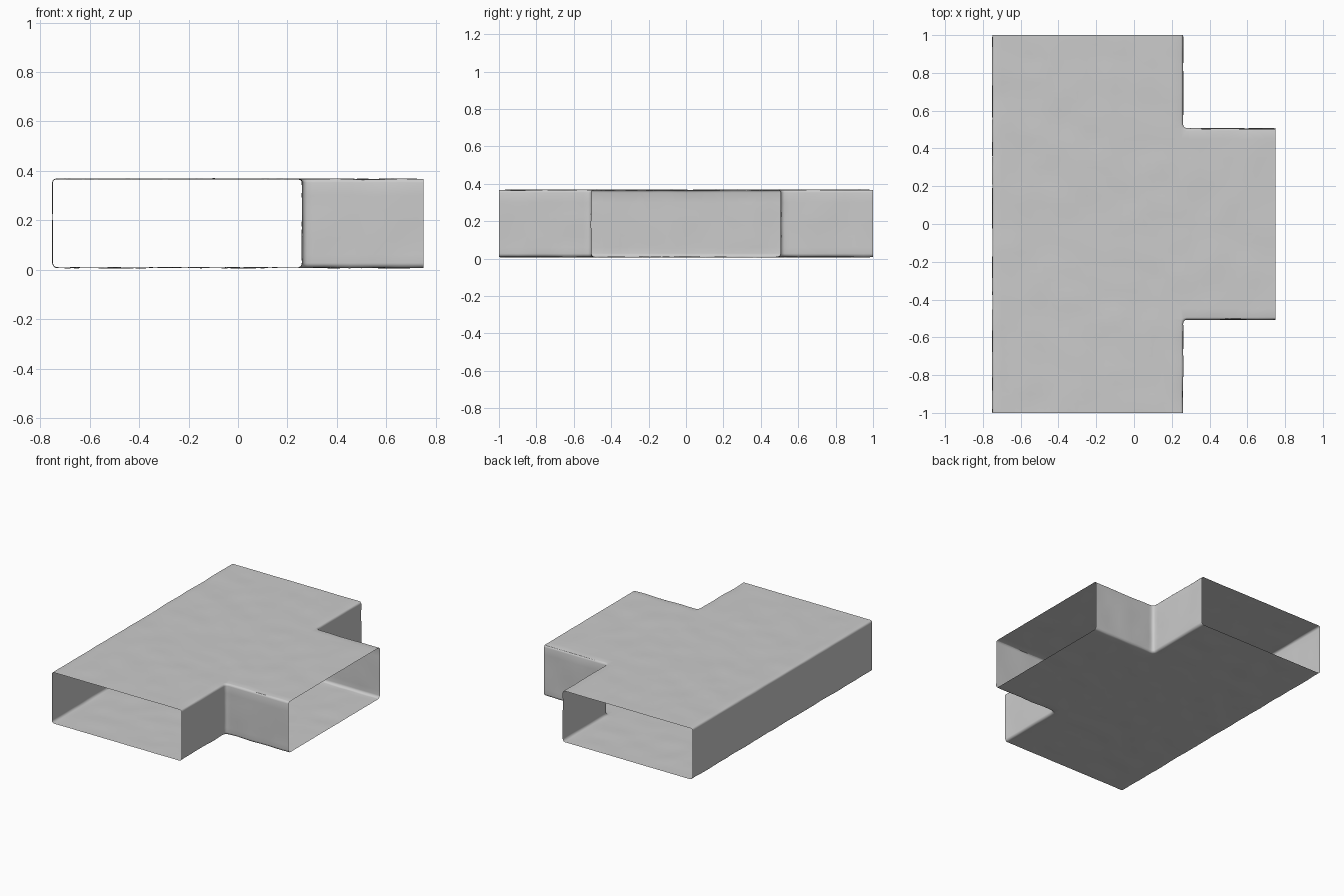
import bpy
import bmesh
from mathutils import Vector, noise

cube = bpy.data.objects.get("Cube")
if cube:
    bpy.data.objects.remove(cube, do_unlink=True)

# Main dimensions
LEFT, INNER, RIGHT = -0.75, 0.26, 0.75
END, BRANCH = 1.0, 0.507
BOTTOM, TOP = 0.008, 0.367
EPS = 1e-4

metal = bpy.data.materials.new("light_grey")
metal.use_nodes = True
grey = (0.6, 0.6, 0.6, 1)
metal.diffuse_color = grey
metal.node_tree.nodes["Principled BSDF"].inputs["Base Color"].default_value = grey

# T-shaped plan, extruded to a solid
half = [(RIGHT, BRANCH), (INNER, BRANCH), (INNER, END), (LEFT, END)]
plan = half + [(x, -y) for x, y in reversed(half)]
bm = bmesh.new()
base = bm.faces.new([bm.verts.new((x, y, BOTTOM)) for x, y in plan])
lid = bmesh.ops.extrude_face_region(bm, geom=[base])["geom"]
bmesh.ops.translate(bm, verts=[v for v in lid if isinstance(v, bmesh.types.BMVert)],
                    vec=(0, 0, TOP - BOTTOM))
bmesh.ops.recalc_face_normals(bm, faces=bm.faces)


def at_opening(points):
    """True when all points lie on one of the three open ends."""
    return (all(abs(p.x - RIGHT) < EPS for p in points)
            or all(abs(p.y - END) < EPS for p in points)
            or all(abs(p.y + END) < EPS for p in points))


def round_edges(rule, radius, segments):
    edges = [e for e in bm.edges
             if rule(*[v.co for v in e.verts]) and not at_opening([v.co for v in e.verts])]
    bmesh.ops.bevel(bm, geom=edges, offset=radius, segments=segments,
                    profile=0.5, affect='EDGES', clamp_overlap=True)


def level(z):
    return lambda a, b: abs(a.z - z) < EPS and abs(b.z - z) < EPS


# Round the inside corners, then the lower and upper long edges
round_edges(lambda a, b: abs(a.z - b.z) > 0.1 and abs(a.x - INNER) < EPS
            and abs(a.y) < END - EPS, 0.02, 3)
round_edges(level(BOTTOM), 0.04, 5)
round_edges(level(TOP), 0.014, 3)

# Open the three ends
caps = [f for f in bm.faces if at_opening([v.co for v in f.verts])]
bmesh.ops.delete(bm, geom=caps, context='FACES')


# Cut a grid through the sheet and give it a faint hand-beaten waviness
def slice_along(axis, start, stop, step):
    normal = Vector((0, 0, 0))
    normal[axis] = 1
    for i in range(1, round((stop - start) / step)):
        bmesh.ops.bisect_plane(bm, geom=bm.verts[:] + bm.edges[:] + bm.faces[:],
                               plane_co=normal * (start + i * step), plane_no=normal)


slice_along(0, LEFT, RIGHT, 0.05)
slice_along(1, -END, END, 0.05)
slice_along(2, 0, TOP, 0.06)
bmesh.ops.triangulate(bm, faces=[f for f in bm.faces if len(f.verts) > 4])
bm.normal_update()
moves = [(v, v.normal * noise.noise(v.co * 9) * 0.004) for v in bm.verts]
for v, move in moves:
    on_rim = any(e.is_boundary for e in v.link_edges)
    v.co += move * (0.3 if on_rim else 1)

mesh = bpy.data.meshes.new("tee_duct")
bm.to_mesh(mesh)
bm.free()
mesh.materials.append(metal)
duct = bpy.data.objects.new("tee_duct", mesh)
bpy.context.collection.objects.link(duct)

# Smooth shading
bpy.ops.object.select_all(action='DESELECT')
duct.select_set(True)
bpy.context.view_layer.objects.active = duct
bpy.ops.object.shade_smooth_by_angle(angle=0.7)
